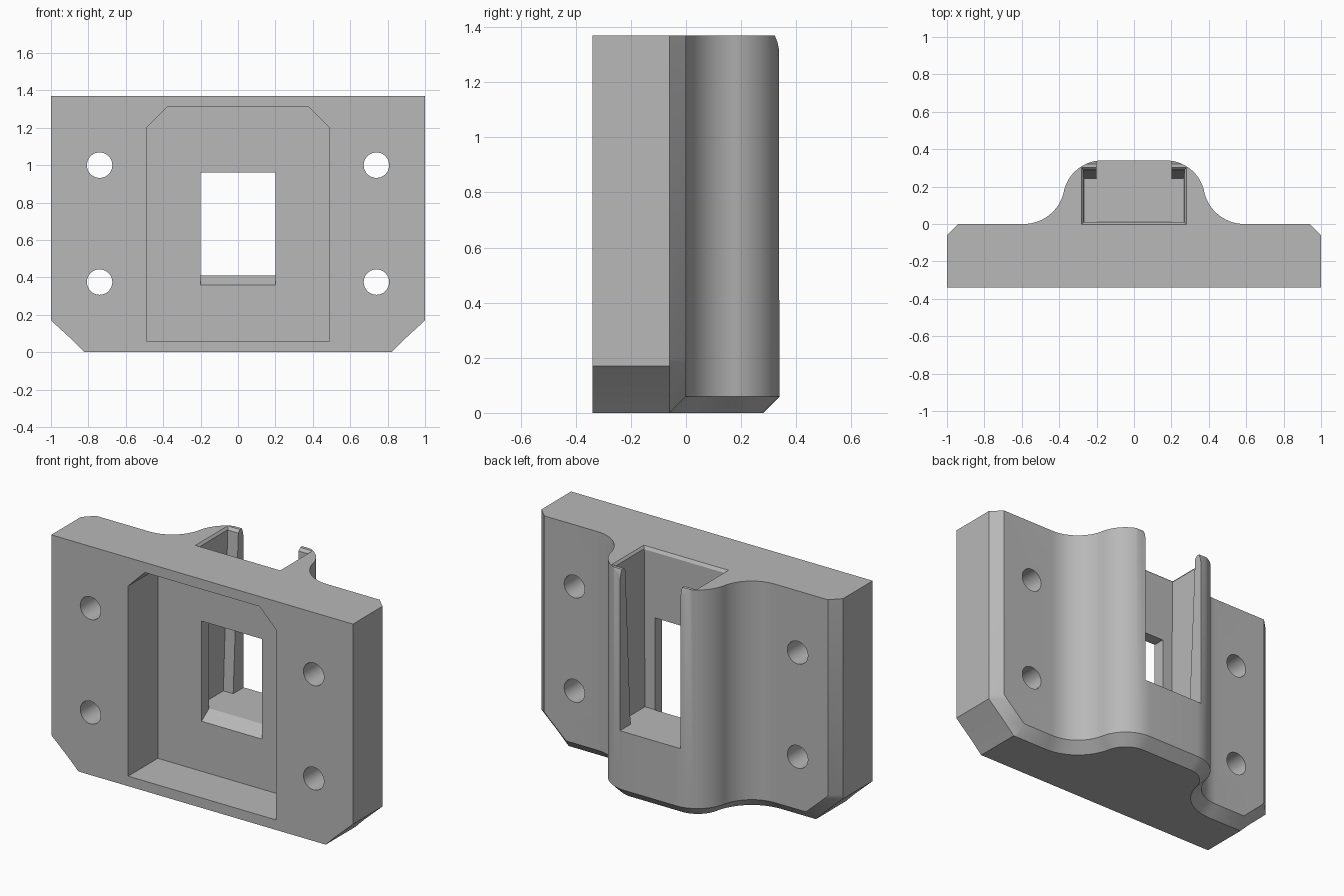
import bpy, bmesh
from math import radians, cos, sin

cube = bpy.data.objects.get("Cube")
if cube:
    bpy.data.objects.remove(cube)

grey = bpy.data.materials.new("plain_grey")
grey.use_nodes = True
GREY = (0.48, 0.48, 0.48, 1)
grey.diffuse_color = GREY
grey.node_tree.nodes["Principled BSDF"].inputs["Base Color"].default_value = GREY

HEIGHT, FRONT, BACK = 1.37, -0.34, 0.34


def loft(name, rings):
    """Closed solid through rings of equal point count."""
    bm = bmesh.new()
    rows = [[bm.verts.new(p) for p in ring] for ring in rings]
    for low, high in zip(rows, rows[1:]):
        for i in range(len(low)):
            j = (i + 1) % len(low)
            bm.faces.new((low[i], low[j], high[j], high[i]))
    bm.faces.new(rows[0][::-1])
    bm.faces.new(rows[-1])
    bmesh.ops.recalc_face_normals(bm, faces=bm.faces)
    mesh = bpy.data.meshes.new(name)
    bm.to_mesh(mesh)
    bm.free()
    obj = bpy.data.objects.new(name, mesh)
    bpy.context.collection.objects.link(obj)
    mesh.materials.append(grey)
    return obj


def rect(w, y0, y1, z):
    return [(-w, y0, z), (w, y0, z), (w, y1, z), (-w, y1, z)]


def along_x(name, profile, w):
    return loft(name, [[(x, y, z) for y, z in profile] for x in (-w, w)])


def along_y(name, profile, y0, y1):
    return loft(name, [[(x, y, z) for x, z in profile] for y in (y0, y1)])


def section(z, outer, inner, inset=0.0):
    """Plate outline with a flowing hump on the back."""
    half = [(outer, FRONT), (outer, -0.06), (inner, -inset)]
    steps = 14
    for i in range(steps + 1):          # concave foot
        a = radians(-90 - 76 * i / steps)
        half.append((0.59 + (0.22 + inset) * cos(a), 0.22 + (0.22 + inset) * sin(a)))
    for i in range(steps + 1):          # convex shoulder
        a = radians(14 + 76 * i / steps)
        half.append((0.17 + (0.21 - inset) * cos(a), 0.13 + (0.21 - inset) * sin(a)))
    return [(x, y, z) for x, y in half] + [(-x, y, z) for x, y in half[::-1]]


# Body with chamfered lower edge and cut lower corners
body = loft("mount_body", [
    section(0, 0.82, 0.80, 0.06),
    section(0.06, 0.88, 0.795),
    section(0.17, 1, 0.915),
    section(0.195, 1, 0.94),
    section(HEIGHT, 1, 0.94),
])

# Front pocket with clipped upper corners
cutters = [along_y("pocket_cutter", [(-0.49, 0.06), (0.49, 0.06), (0.49, 1.2),
                                     (0.38, 1.31), (-0.38, 1.31), (-0.49, 1.2)], -0.5, -0.06)]
# Rear channel, its lead-in chamfer and its open slot
cutters.append(loft("channel_cutter", [rect(0.265, 0.01, 0.24, 0.41),
                                       rect(0.27, 0.01, 0.29, HEIGHT + 0.01)]))
cutters.append(loft("lead_in_cutter", [rect(0.265, 0.012, 0.285, HEIGHT - 0.02),
                                       rect(0.285, -0.005, 0.308, HEIGHT + 0.005)]))
cutters.append(loft("slot_cutter", [rect(0.2, 0.15, 0.5, z) for z in (0.41, 1.6)]))
# Window with sloped sill
cutters.append(along_x("window_cutter", [(-0.1, 0.36), (-0.06, 0.36), (0.02, 0.415),
                                         (0.05, 0.415), (0.05, 0.96), (-0.1, 0.96)], 0.2))
# Softened upper tips of the lips
cutters.append(along_x("tip_cutter", [(0.339, 1.31), (0.332, 1.345), (0.318, 1.38),
                                      (0.4, 1.38), (0.4, 1.31)], 0.3))
# Four screw holes
for x in (-0.74, 0.74):
    for z in (0.375, 1.0):
        circle = [(x + 0.068 * cos(radians(a)), z + 0.068 * sin(radians(a)))
                  for a in range(0, 360, 10)]
        cutters.append(along_y("hole_cutter", circle, -0.5, 0.2))

bpy.context.view_layer.objects.active = body
for cutter in cutters:
    mod = body.modifiers.new("cut", "BOOLEAN")
    mod.operation = "DIFFERENCE"
    mod.solver = "EXACT"
    mod.object = cutter
    bpy.ops.object.modifier_apply(modifier=mod.name)
    bpy.data.objects.remove(cutter)

bpy.ops.object.select_all(action="DESELECT")
body.select_set(True)
bpy.ops.object.shade_smooth_by_angle(angle=radians(30))
